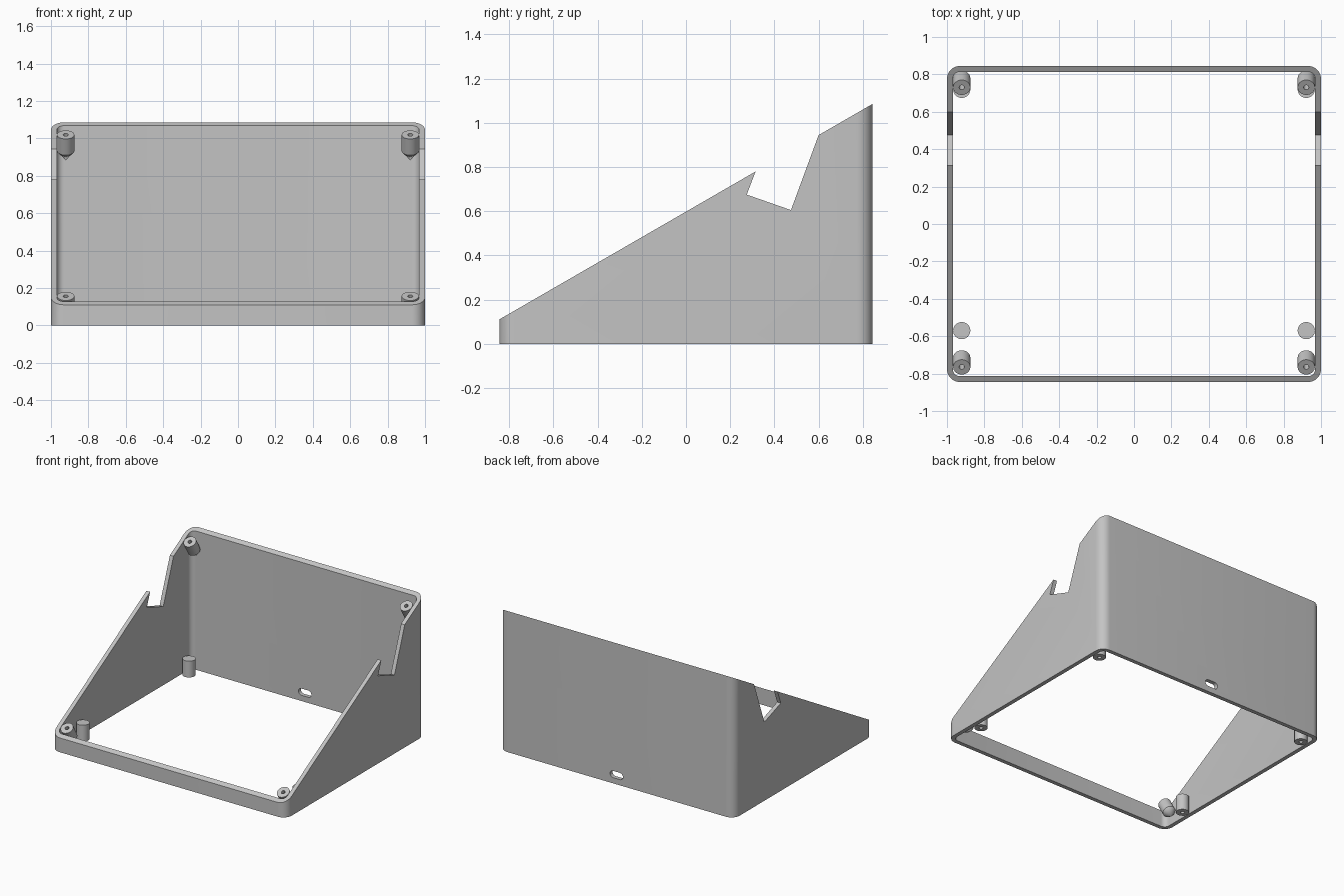
import bpy, bmesh, math
from mathutils import Vector, Matrix

if "Cube" in bpy.data.objects:
    bpy.data.objects.remove(bpy.data.objects["Cube"], do_unlink=True)

HALF_X, HALF_Y, WALL, RADIUS = 1.0, 0.845, 0.031, 0.07
FRONT_Z, TILT = 0.11, math.radians(30)

grey = bpy.data.materials.new("plain grey")
grey.use_nodes = True
grey.diffuse_color = (0.55, 0.55, 0.55, 1)
grey.node_tree.nodes["Principled BSDF"].inputs["Base Color"].default_value = grey.diffuse_color


def slope_z(y):
    return FRONT_Z + (y + HALF_Y) * math.tan(TILT)


def add_object(name, bm):
    bmesh.ops.recalc_face_normals(bm, faces=bm.faces)
    mesh = bpy.data.meshes.new(name)
    bm.to_mesh(mesh)
    bm.free()
    mesh.materials.append(grey)
    obj = bpy.data.objects.new(name, mesh)
    bpy.context.collection.objects.link(obj)
    return obj


def activate(obj):
    bpy.ops.object.select_all(action="DESELECT")
    obj.select_set(True)
    bpy.context.view_layer.objects.active = obj


def smooth(obj):
    activate(obj)
    bpy.ops.object.shade_smooth_by_angle(angle=math.radians(30))


def rounded_rect(hx, hy, r, steps=8):
    corners = [(1, 1), (-1, 1), (-1, -1), (1, -1)]
    pts = []
    for i, (sx, sy) in enumerate(corners):
        for k in range(steps + 1):
            a = math.pi / 2 * (i + k / steps)
            pts.append((sx * (hx - r) + r * math.cos(a), sy * (hy - r) + r * math.sin(a)))
    return pts


def prism(name, points, sweep):
    bm = bmesh.new()
    face = bm.faces.new([bm.verts.new(p) for p in points])
    ext = bmesh.ops.extrude_face_region(bm, geom=[face])
    moved = [v for v in ext["geom"] if isinstance(v, bmesh.types.BMVert)]
    bmesh.ops.translate(bm, verts=moved, vec=Vector(sweep))
    return add_object(name, bm)


def cut(obj, cutter):
    activate(obj)
    mod = obj.modifiers.new("cut", "BOOLEAN")
    mod.operation, mod.solver, mod.object = "DIFFERENCE", "EXACT", cutter
    bpy.ops.object.modifier_apply(modifier=mod.name)
    bpy.data.objects.remove(cutter, do_unlink=True)


def post(name, length, tip, hole_depth, location, angle):
    # turned profile with a blind screw hole at its start
    r, hole = 0.046, 0.014
    profile = [(0, hole_depth), (hole, hole_depth), (hole, 0), (r, 0), (r, length), (0, length + tip)]
    bm = bmesh.new()
    verts = [bm.verts.new((x, 0, z)) for x, z in profile]
    edges = [bm.edges.new(pair) for pair in zip(verts, verts[1:])]
    bmesh.ops.spin(bm, geom=verts + edges, cent=(0, 0, 0), axis=(0, 0, 1),
                   angle=math.tau, steps=32)
    bmesh.ops.remove_doubles(bm, verts=bm.verts, dist=0.0001)
    bm.transform(Matrix.Translation(location) @ Matrix.Rotation(angle, 4, "X"))
    smooth(add_object(name, bm))


# Sloped rounded frame, open above and below
bm = bmesh.new()
rings = []
for inset in (0, WALL):
    outline = rounded_rect(HALF_X - inset, HALF_Y - inset, RADIUS - inset)
    rings.append([bm.verts.new((x, y, 0)) for x, y in outline])
    rings.append([bm.verts.new((x, y, slope_z(y))) for x, y in outline])
outer_low, outer_top, inner_low, inner_top = rings
count = len(outer_low)
for a, b in ((outer_low, outer_top), (outer_top, inner_top),
             (inner_top, inner_low), (inner_low, outer_low)):
    for i in range(count):
        j = (i + 1) % count
        bm.faces.new((a[i], a[j], b[j], b[i]))
shell = add_object("case_walls", bm)

# Hooked notch through both side walls
notch = [(0.315, slope_z(0.315)), (0.275, 0.675), (0.475, 0.605),
         (0.60, slope_z(0.60)), (0.64, 1.05), (0.35, 0.89)]
cut(shell, prism("notch_cutter", [(-1.2, y, z) for y, z in notch], (2.4, 0, 0)))

# Cable slot in the back wall
slot = [(x, 0.7, z + 0.07) for x, z in rounded_rect(0.055, 0.026, 0.0255)]
cut(shell, prism("slot_cutter", slot, (0, 0.3, 0)))
smooth(shell)

# Lid posts square to the slope, and upright base posts
for side, sx in (("left", 1), ("right", -1)):
    for end, top_y, base_y in (("front", -0.765, -0.57), ("back", 0.73, 0.72)):
        x = sx * 0.921
        post(f"{end}_{side}_lid_post", 0.1, 0.055, 0.09,
             (x, top_y, slope_z(top_y)), TILT - math.pi)
        post(f"{end}_{side}_base_post", 0.125, 0, 0.09, (x, base_y, 0), 0)
